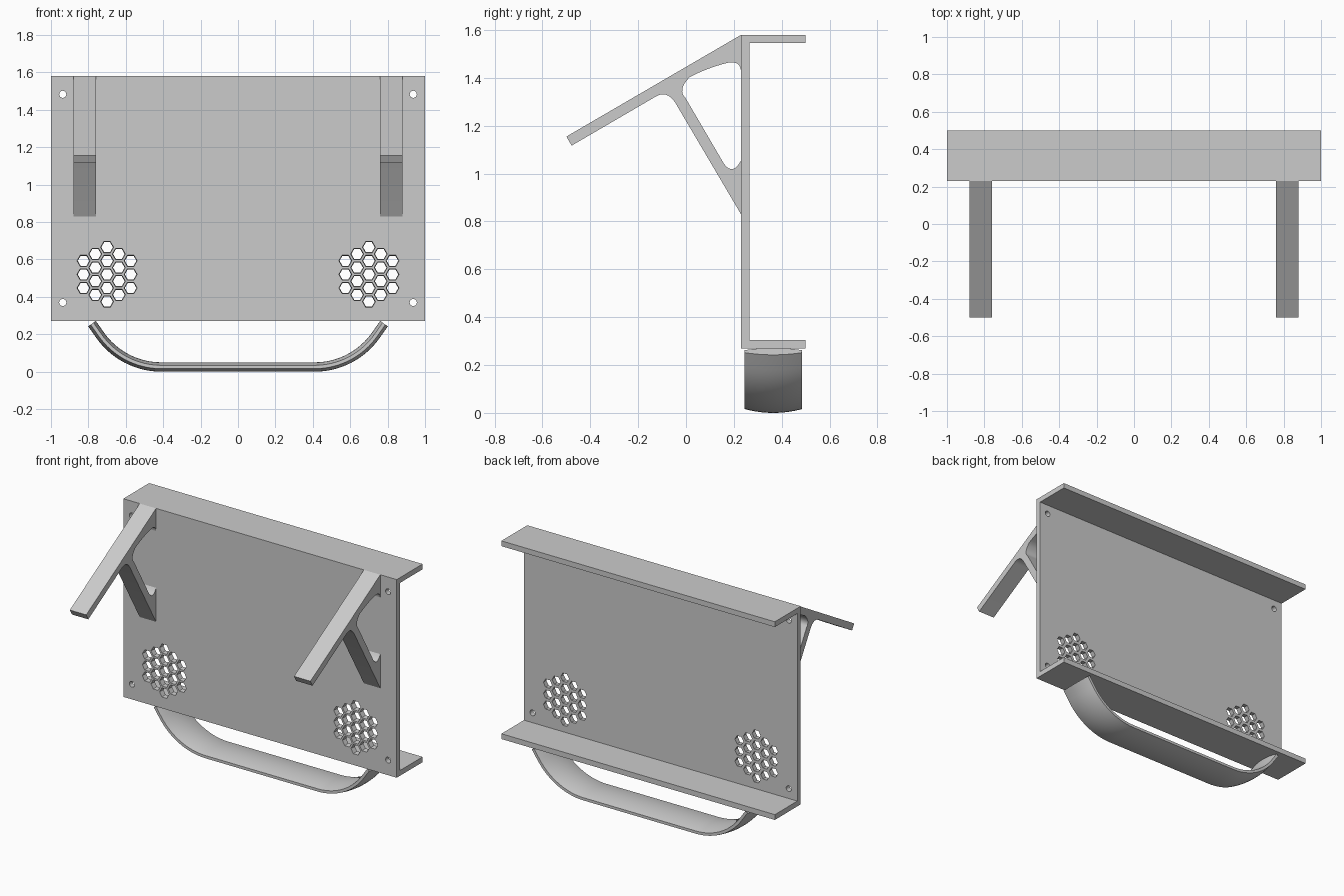
import bpy, bmesh, math
from mathutils import Vector

if "Cube" in bpy.data.objects:
    bpy.data.objects.remove(bpy.data.objects["Cube"])

grey = bpy.data.materials.new("light_grey")
grey.diffuse_color = (0.6, 0.6, 0.6, 1)
grey.use_nodes = True
grey.node_tree.nodes["Principled BSDF"].inputs["Base Color"].default_value = grey.diffuse_color


def finish(name, bm):
    bmesh.ops.recalc_face_normals(bm, faces=bm.faces[:])
    me = bpy.data.meshes.new(name)
    bm.to_mesh(me)
    bm.free()
    ob = bpy.data.objects.new(name, me)
    bpy.context.collection.objects.link(ob)
    me.materials.append(grey)
    return ob


def activate(ob):
    bpy.ops.object.select_all(action='DESELECT')
    ob.select_set(True)
    bpy.context.view_layer.objects.active = ob


def smooth(ob, angle=30):
    activate(ob)
    bpy.ops.object.shade_smooth_by_angle(angle=math.radians(angle))


def loft(bm, rings):
    """Skin a list of closed rings of points and cap both ends."""
    rows = [[bm.verts.new(p) for p in r] for r in rings]
    n = len(rows[0])
    for a, b in zip(rows, rows[1:]):
        for i in range(n):
            bm.faces.new((a[i], a[(i + 1) % n], b[(i + 1) % n], b[i]))
    bm.faces.new(rows[0])
    bm.faces.new(rows[-1])


def extrude_x(name, profile, x0, x1):
    bm = bmesh.new()
    loft(bm, [[(x, y, z) for y, z in profile] for x in (x0, x1)])
    return finish(name, bm)


def bend(a, c, b, n=8):
    """Quadratic curve from a to b with control point c."""
    a, b, c = Vector(a), Vector(b), Vector(c)
    ts = [i / n for i in range(n + 1)]
    return [tuple(a * (1 - t) ** 2 + c * 2 * t * (1 - t) + b * t * t) for t in ts]


# Channel-shaped panel
F, B, T = 0.23, 0.5, 0.035
panel = extrude_x("panel", [(F, 0.27), (B, 0.27), (B, 0.27 + T), (F + T, 0.27 + T),
                            (F + T, 1.58 - T), (B, 1.58 - T), (B, 1.58), (F, 1.58)], -1, 1)

# Cutter: hexagonal grille holes and round corner holes
bm = bmesh.new()


def hole(x, z, r_front, r_back, sides):
    ang = [2 * math.pi * i / sides for i in range(sides)]
    loft(bm, [[(x + r * math.cos(a), y, z + r * math.sin(a)) for a in ang]
              for y, r in ((F - 0.01, r_front), (F + T + 0.01, r_back))])


pitch = 0.0727
for side in (-1, 1):
    for col in range(-2, 3):
        count = 5 - abs(col)
        for row in range(count):
            hole(side * 0.7 + col * pitch * math.sqrt(3) / 2,
                 0.52 + (row - (count - 1) / 2) * pitch, 0.036, 0.030, 6)
    for z in (0.37, 1.483):
        hole(side * 0.937, z, 0.019, 0.019, 24)
cutter = finish("hole_cutter", bm)
cutter.hide_render = True
activate(panel)
mod = panel.modifiers.new("holes", 'BOOLEAN')
mod.operation = 'DIFFERENCE'
mod.solver = 'EXACT'
mod.object = cutter
bpy.ops.object.modifier_apply(modifier=mod.name)
bpy.data.objects.remove(cutter)
smooth(panel)

# Pair of braced arms with a rounded opening against the panel
arm = [(F, 1.58), (-0.5, 1.155), (-0.478, 1.117)]
arm += bend((-0.13, 1.32), (-0.08, 1.352), (-0.044, 1.295))
arm += [(F, 0.83)]
arm += bend((F, 1.055), (0.1945, 0.9885), (0.157, 1.044))
arm += bend((-0.002, 1.316), (-0.0365, 1.3505), (0.015, 1.403))
arm += bend((0.015, 1.403), (0.088, 1.4415), (0.169, 1.462))[1:]
arm += bend((0.169, 1.462), (0.2245, 1.476), (F, 1.43))[1:]
for name, x in (("left_arm", -0.82), ("right_arm", 0.82)):
    smooth(extrude_x(name, arm, x - 0.06, x + 0.06))

# Handle: lens-shaped band swept along a bent path
R, TH, X0, Z0 = 0.40, math.radians(55), 0.41, 0.025
half = [(X0 + R * math.sin(TH * i / 16), Z0 + R * (1 - math.cos(TH * i / 16)), TH * i / 16)
        for i in range(17)]
ex, ez, _ = half[-1]
half.append((ex + 0.075 * math.cos(TH), ez + 0.075 * math.sin(TH), TH))
path = [(-x, z, -a) for x, z, a in reversed(half)] + half
steps = [-1 + i / 8 for i in range(17)]
section = [(0.12 * s, 0.009 + 0.016 * (1 - s * s)) for s in steps]
section += [(-y, -n) for y, n in section]
bm = bmesh.new()
loft(bm, [[(x - n * math.sin(a), 0.365 + y, z + n * math.cos(a)) for y, n in section]
          for x, z, a in path])
smooth(finish("handle", bm))
